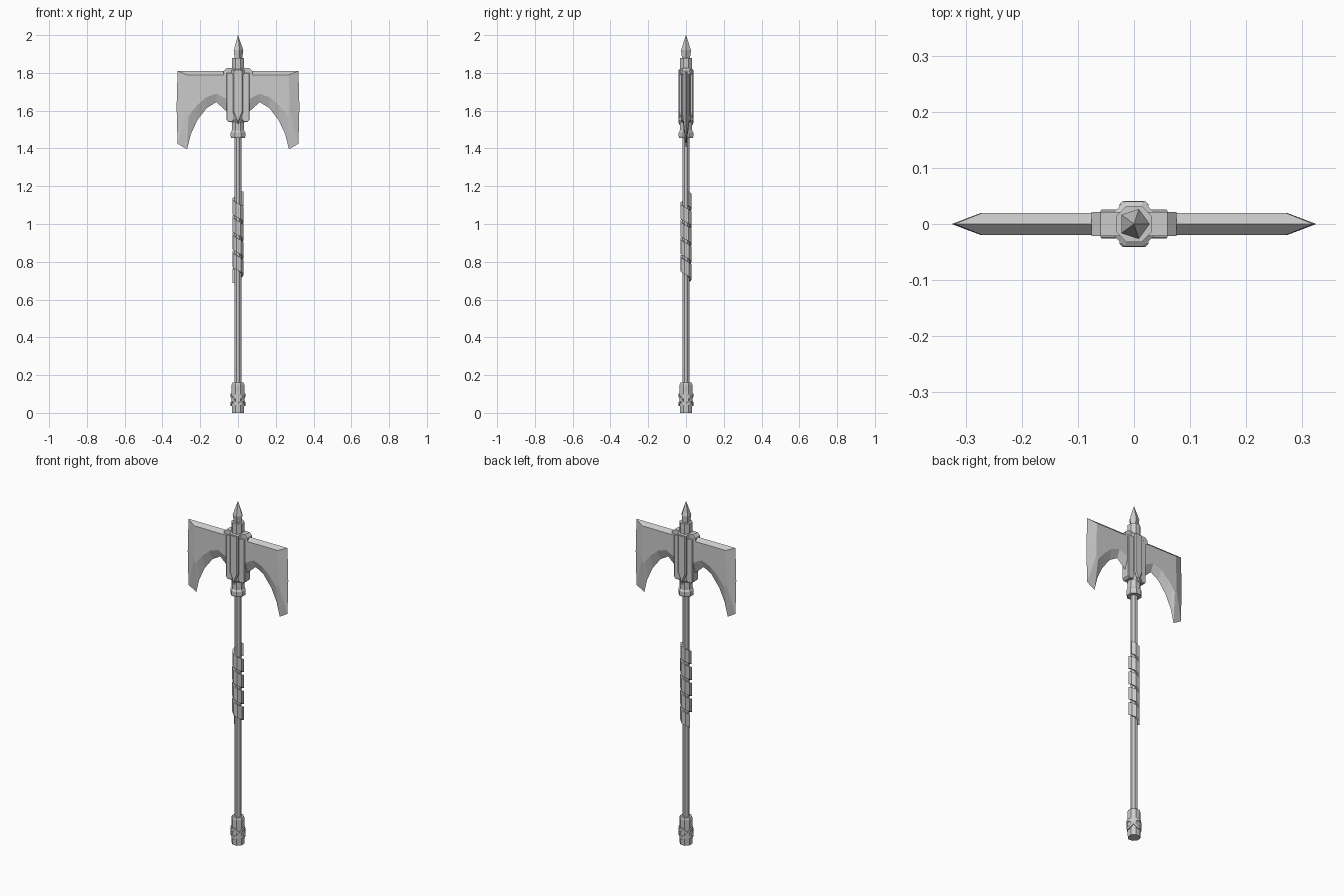
import bpy, bmesh
from math import sin, cos, pi

if "Cube" in bpy.data.objects:
    bpy.data.objects.remove(bpy.data.objects["Cube"])

steel = bpy.data.materials.new("grey_steel")
steel.use_nodes = True
GREY = (0.6, 0.6, 0.6, 1)
steel.diffuse_color = GREY
steel.node_tree.nodes["Principled BSDF"].inputs["Base Color"].default_value = GREY


def finish(name, bm):
    bmesh.ops.remove_doubles(bm, verts=bm.verts, dist=0.0001)
    bmesh.ops.recalc_face_normals(bm, faces=bm.faces)
    mesh = bpy.data.meshes.new(name)
    bm.to_mesh(mesh)
    bm.free()
    mesh.materials.append(steel)
    obj = bpy.data.objects.new(name, mesh)
    bpy.context.collection.objects.link(obj)
    return obj


def skin(bm, rings, caps=True):
    """Join equal rings of points with quads and close both ends."""
    loops = [[bm.verts.new(p) for p in ring] for ring in rings]
    n = len(loops[0])
    for a, b in zip(loops, loops[1:]):
        for i in range(n):
            j = (i + 1) % n
            bm.faces.new((a[i], a[j], b[j], b[i]))
    if caps:
        bm.faces.new(loops[0])
        bm.faces.new(loops[-1])


def turned(name, profile, sides=8, turn=pi / 8):
    bm = bmesh.new()
    skin(bm, [[(r * cos(turn + 2 * pi * i / sides), r * sin(turn + 2 * pi * i / sides), z)
               for i in range(sides)] for r, z in profile])
    return finish(name, bm)


def plate(name, outline, depth, chamfer=0.0):
    """Extrude an x-z outline symmetrically about y = 0."""
    bm = bmesh.new()
    skin(bm, [[(x, y, z) for x, z in outline] for y in (-depth, depth)])
    if chamfer:
        edges = [e for e in bm.edges if abs(e.verts[0].co.y - e.verts[1].co.y) < 0.001]
        bmesh.ops.bevel(bm, geom=edges, offset=chamfer, segments=1, affect='EDGES')
    return finish(name, bm)


def mirrored(half):
    return half + [(-x, z) for x, z in reversed(half)]


# Shaft and pommel
turned("shaft", [(0.02, 0.1), (0.02, 1.5)])
turned("pommel", [(0.034, 0), (0.036, 0.04), (0.036, 0.15), (0.032, 0.16)])

# Crossed bands around the pommel
for k, sign in enumerate((-1, 1)):
    bm = bmesh.new()
    skin(bm, [[(r * cos(a), r * sin(a), 0.07 + sign * 0.025 * cos(2 * a) + h)
               for r, h in ((0.03, -0.008), (0.04, -0.008), (0.04, 0.008), (0.03, 0.008))]
              for a in [2 * pi * i / 16 for i in range(17)]], caps=False)
    finish(f"pommel_band_{k + 1}", bm)

# Spiral grip wrap
bm = bmesh.new()
STEPS, TURNS = 35, 4.4
rings = []
for i in range(STEPS + 1):
    t = i / STEPS
    a = pi / 8 + t * TURNS * 2 * pi
    z = 1.135 - 0.41 * t
    rings.append([(r * cos(a), r * sin(a), z + h) for r, h in
                  ((0.017, -0.038), (0.031, -0.038), (0.031, 0.038), (0.017, 0.038))])
skin(bm, rings)
finish("grip_wrap", bm)

# Collar under the head, socket above it and the top spike
turned("lower_collar", [(0.04, 1.455), (0.042, 1.465), (0.042, 1.485), (0.035, 1.495),
                        (0.035, 1.535), (0.042, 1.55)])
turned("head_core", [(0.036, 1.54), (0.036, 1.8)])
turned("upper_socket", [(0.043, 1.79), (0.043, 1.815), (0.035, 1.82), (0.035, 1.88)])
turned("top_spike", [(0.021, 1.87), (0.028, 1.92), (0.0005, 2.0)], sides=5, turn=pi / 2.5)

# Head block with its wider cap
plate("head_block", mirrored([(0.05, 1.54), (0.06, 1.55), (0.06, 1.8)]), 0.026, 0.003)
plate("head_cap", mirrored([(0.076, 1.785), (0.076, 1.81), (0.06, 1.825)]), 0.021)

# Pointed spar standing proud on both faces
plate("head_spar", [(0, 1.525), (0.026, 1.59), (0.026, 1.815), (-0.026, 1.815), (-0.026, 1.59)],
      0.041, 0.006)

# Blades: a thin sharp rim joined to a flat cheek on each side
RIM = [(0.03, 1.81), (0.32, 1.81), (0.325, 1.62), (0.32, 1.425), (0.27, 1.395),
       (0.25, 1.475), (0.215, 1.55), (0.165, 1.615), (0.115, 1.645), (0.065, 1.6), (0.03, 1.58)]
CHEEK = [(0.03, 1.79), (0.27, 1.79), (0.272, 1.66), (0.272, 1.6), (0.262, 1.57),
         (0.245, 1.595), (0.215, 1.63), (0.17, 1.67), (0.115, 1.69), (0.065, 1.665), (0.03, 1.64)]
for side, name in ((1, "left_blade"), (-1, "right_blade")):
    bm = bmesh.new()
    skin(bm, [[(side * x, y, z) for x, z in outline]
              for outline, y in ((CHEEK, -0.02), (RIM, 0), (CHEEK, 0.02))])
    finish(name, bm)
